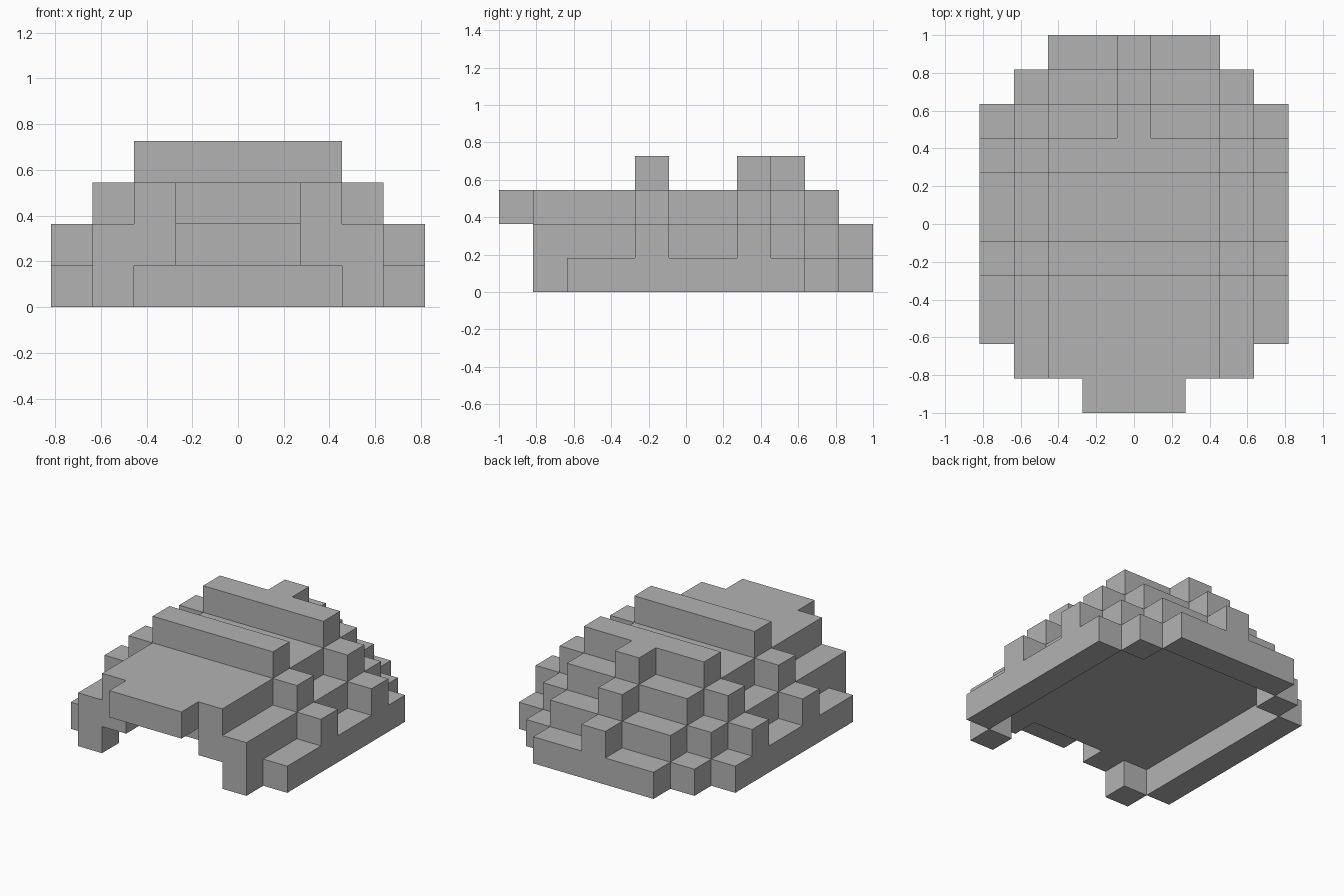
import bpy, bmesh
from mathutils import Vector

old = bpy.data.objects.get("Cube")
if old:
    bpy.data.objects.remove(old, do_unlink=True)

UNIT = 2 / 11  # edge of one block

stone = bpy.data.materials.new("plain_grey")
stone.use_nodes = True
GREY = (0.45, 0.45, 0.45, 1)
stone.diffuse_color = GREY
stone.node_tree.nodes["Principled BSDF"].inputs["Base Color"].default_value = GREY


def blocks(across, rows, layer):
    """Cells mirrored over x; each range is inclusive (distance from centre, front to back)."""
    return {(side * x, y, layer)
            for side in (-1, 1)
            for x in range(across[0], across[1] + 1)
            for y in range(rows[0], rows[1] + 1)}


parts = {}

# Ground-level rim: side skirts, corner feet and back edge
parts["rim"] = blocks((4, 4), (2, 8), 0) | blocks((0, 2), (10, 10), 0)
for row in (1, 9):
    parts["rim"] |= blocks((3, 3), (row, row), 0)

# Two-layer shell, open at the front below the brow
parts["shell"] = (blocks((0, 3), (2, 8), 1) | blocks((2, 3), (1, 1), 1)
                  | blocks((0, 2), (9, 9), 1) | blocks((0, 2), (1, 8), 2))

# Overhanging front brow
parts["brow"] = blocks((0, 1), (0, 0), 2)

# Raised bands stepping down each side
for name, row in (("front_band", 4), ("rear_band", 7)):
    parts[name] = (blocks((0, 2), (row, row), 3) | blocks((3, 3), (row, row), 2)
                   | blocks((4, 4), (row, row), 1))

# Central spine stepping down the back
parts["back_spine"] = {(0, 8 + step, 3 - step) for step in range(3)}

solid = set().union(*parts.values())


def build(name, cells):
    """Skin the exposed sides of the cells and merge coplanar faces."""
    bm = bmesh.new()
    for cell in sorted(cells):
        centre = Vector((cell[0], cell[1] - 5, cell[2] + 0.5))
        for axis in range(3):
            for sign in (-1, 1):
                normal = Vector((0, 0, 0))
                normal[axis] = sign
                if tuple(c + int(n) for c, n in zip(cell, normal)) in solid:
                    continue
                u = Vector((0, 0, 0))
                u[(axis + 1) % 3] = 0.5
                v = normal.cross(u)
                mid = centre + normal / 2
                corners = (mid - u - v, mid + u - v, mid + u + v, mid - u + v)
                bm.faces.new([bm.verts.new(p * UNIT) for p in corners])
    bmesh.ops.remove_doubles(bm, verts=bm.verts, dist=0.001)
    bmesh.ops.dissolve_limit(bm, angle_limit=0.01, verts=bm.verts, edges=bm.edges)
    mesh = bpy.data.meshes.new(name)
    bm.to_mesh(mesh)
    bm.free()
    mesh.materials.append(stone)
    bpy.context.collection.objects.link(bpy.data.objects.new(name, mesh))


for name, cells in parts.items():
    build(name, cells)
